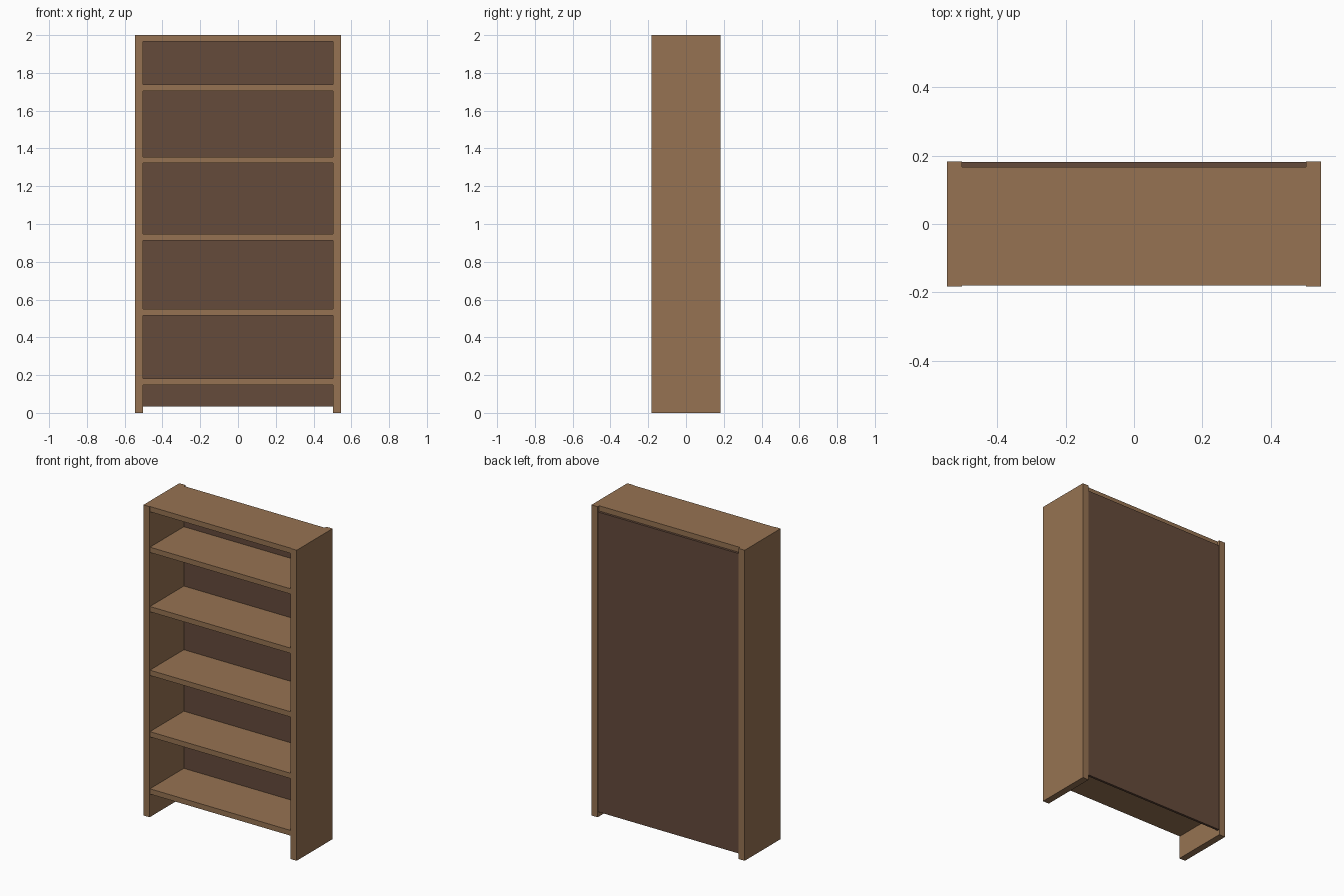
import bpy

cube = bpy.data.objects.get("Cube")
if cube:
    bpy.data.objects.remove(cube, do_unlink=True)


def make_material(name, rgb):
    mat = bpy.data.materials.new(name)
    mat.use_nodes = True
    mat.diffuse_color = (*rgb, 1)
    bsdf = next(n for n in mat.node_tree.nodes if n.type == "BSDF_PRINCIPLED")
    bsdf.inputs["Base Color"].default_value = (*rgb, 1)
    return mat


def board(name, low, high, mat):
    """Axis-aligned board between two opposite corners."""
    bpy.ops.mesh.primitive_cube_add(size=1)
    obj = bpy.context.object
    obj.name = name
    for v in obj.data.vertices:
        v.co = [a + (c + 0.5) * (b - a) for a, b, c in zip(low, high, v.co)]
    obj.data.materials.append(mat)
    return obj


wood = make_material("light wood", (0.305, 0.171, 0.084))
dark = make_material("dark wood", (0.130, 0.069, 0.044))

OUTER, INNER = 0.546, 0.502      # half widths
DEPTH = 0.183                    # half depth of the sides
FRONT, BACK = -0.179, 0.166      # shelf front and rear edges
THICK = 0.034

# Side panels
board("left_side", (INNER, -DEPTH, 0), (OUTER, DEPTH, 2), wood)
board("right_side", (-OUTER, -DEPTH, 0), (-INNER, DEPTH, 2), wood)

# Top board and shelves, by the height of their upper face
heights = {"bottom_shelf": 0.182, "lower_shelf": 0.55, "middle_shelf": 0.946,
           "upper_shelf": 1.356, "highest_shelf": 1.738, "top_board": 2.0}
for name, top in heights.items():
    board(name, (-INNER, FRONT, top - THICK), (INNER, BACK, top), wood)

# Back panel
board("back_panel", (-INNER, BACK, 0.035), (INNER, 0.181, 2 - THICK), dark)
